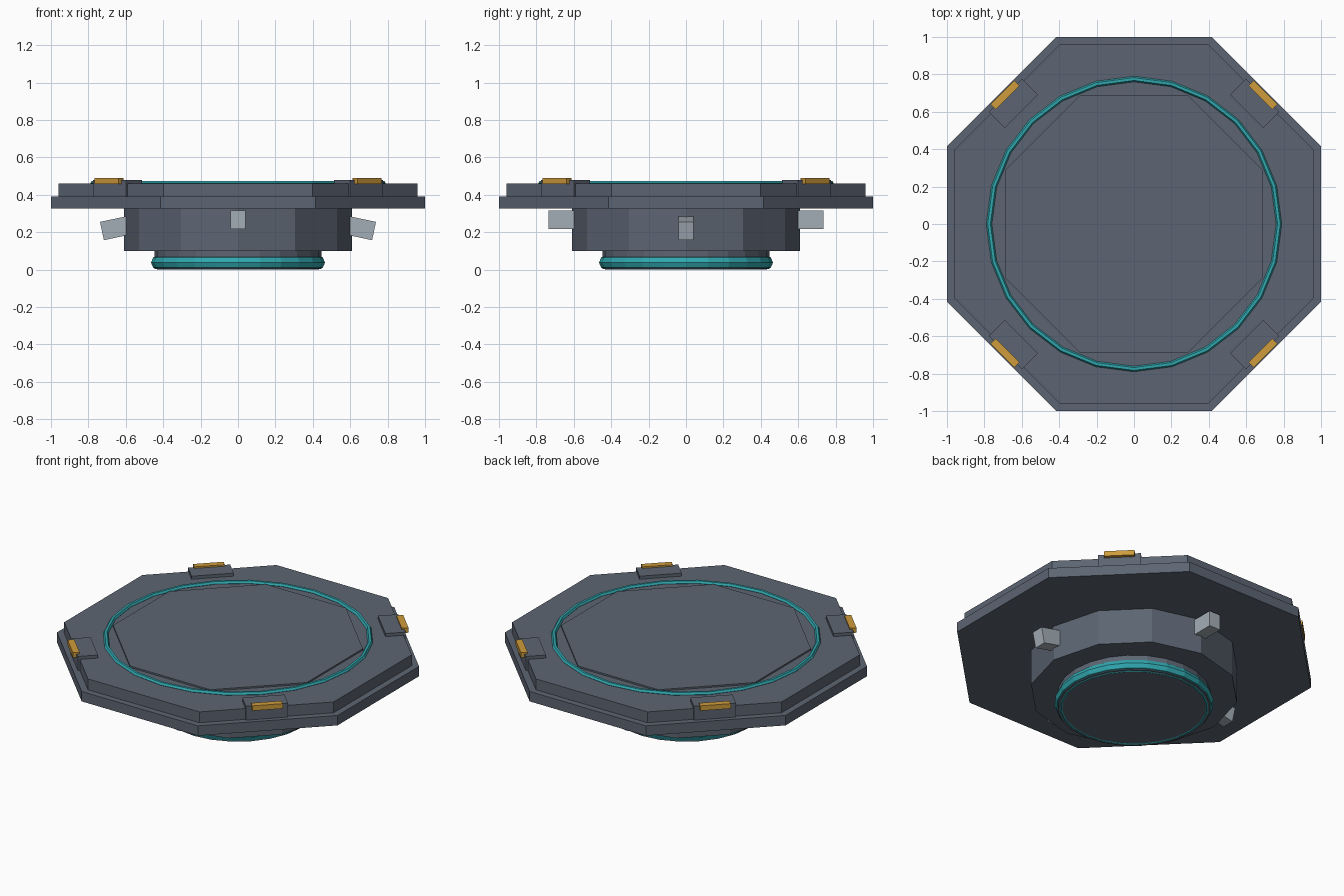
import bpy
import math
from mathutils import Matrix

if "Cube" in bpy.data.objects:
    bpy.data.objects.remove(bpy.data.objects["Cube"], do_unlink=True)


def make_material(name, colour):
    mat = bpy.data.materials.new(name)
    mat.use_nodes = True
    rgba = (*colour, 1)
    mat.diffuse_color = rgba
    mat.node_tree.nodes["Principled BSDF"].inputs["Base Color"].default_value = rgba
    return mat


SLATE = make_material("slate metal", (0.108, 0.13, 0.17))
TEAL = make_material("teal glow", (0.03, 0.39, 0.43))
AMBER = make_material("amber light", (0.62, 0.33, 0.045))
SILVER = make_material("silver metal", (0.37, 0.42, 0.47))


def finish(name, mat):
    obj = bpy.context.object
    obj.name = obj.data.name = name
    obj.data.materials.append(mat)
    return obj


def prism(name, sides, radius, bottom, top, mat, turn=0):
    """Upright prism between two heights."""
    bpy.ops.mesh.primitive_cylinder_add(
        vertices=sides, radius=radius, depth=top - bottom,
        location=(0, 0, (bottom + top) / 2), rotation=(0, 0, turn))
    return finish(name, mat)


def octagon(name, apothem, bottom, top):
    """Octagonal slab with flat sides on the axes."""
    eighth = math.pi / 8
    return prism(name, 8, apothem / math.cos(eighth), bottom, top, SLATE, eighth)


def ring(name, radius, thickness, height, mat, sides):
    bpy.ops.mesh.primitive_torus_add(
        major_radius=radius, minor_radius=thickness, location=(0, 0, height),
        major_segments=24, minor_segments=sides)
    return finish(name, mat)


def radial_box(name, angle, distance, height, size, mat, tilt=0):
    """Box placed outward along an angle; size is radial, tangential, vertical."""
    bpy.ops.mesh.primitive_cube_add(size=1)
    obj = finish(name, mat)
    obj.matrix_world = (Matrix.Rotation(angle, 4, "Z")
                        @ Matrix.Translation((distance, 0, height))
                        @ Matrix.Rotation(tilt, 4, "Y")
                        @ Matrix.Diagonal((*size, 1)))
    return obj


# Platform slabs
octagon("lower_slab", 1.0, 0.326, 0.39)
octagon("upper_slab", 0.96, 0.39, 0.46)
octagon("deck_plate", 0.69, 0.46, 0.47)

# Underside drum and thruster
prism("drum", 12, 0.61, 0.10, 0.326, SLATE)
prism("thruster_base", 24, 0.447, 0.003, 0.10, SLATE)
ring("thruster_ring", 0.427, 0.038, 0.038, TEAL, 8)

# Deck ring
ring("deck_ring", 0.775, 0.015, 0.462, TEAL, 6)

# Corner pads with lights
for i in range(4):
    angle = math.pi / 4 + i * math.pi / 2
    radial_box(f"corner_pad_{i + 1}", angle, 0.912, 0.435, (0.12, 0.25, 0.09), SLATE)
    radial_box(f"corner_light_{i + 1}", angle, 0.975, 0.474, (0.04, 0.18, 0.032), AMBER)

# Drum brackets: the side pair droops, the front and back pair is level
for i, side in enumerate(("left", "back", "right", "front")):
    droops = i % 2 == 0
    radial_box(f"{side}_bracket", i * math.pi / 2, 0.654 if droops else 0.66,
               0.222 if droops else 0.267, (0.15, 0.08, 0.1), SILVER,
               math.radians(12) if droops else 0)
